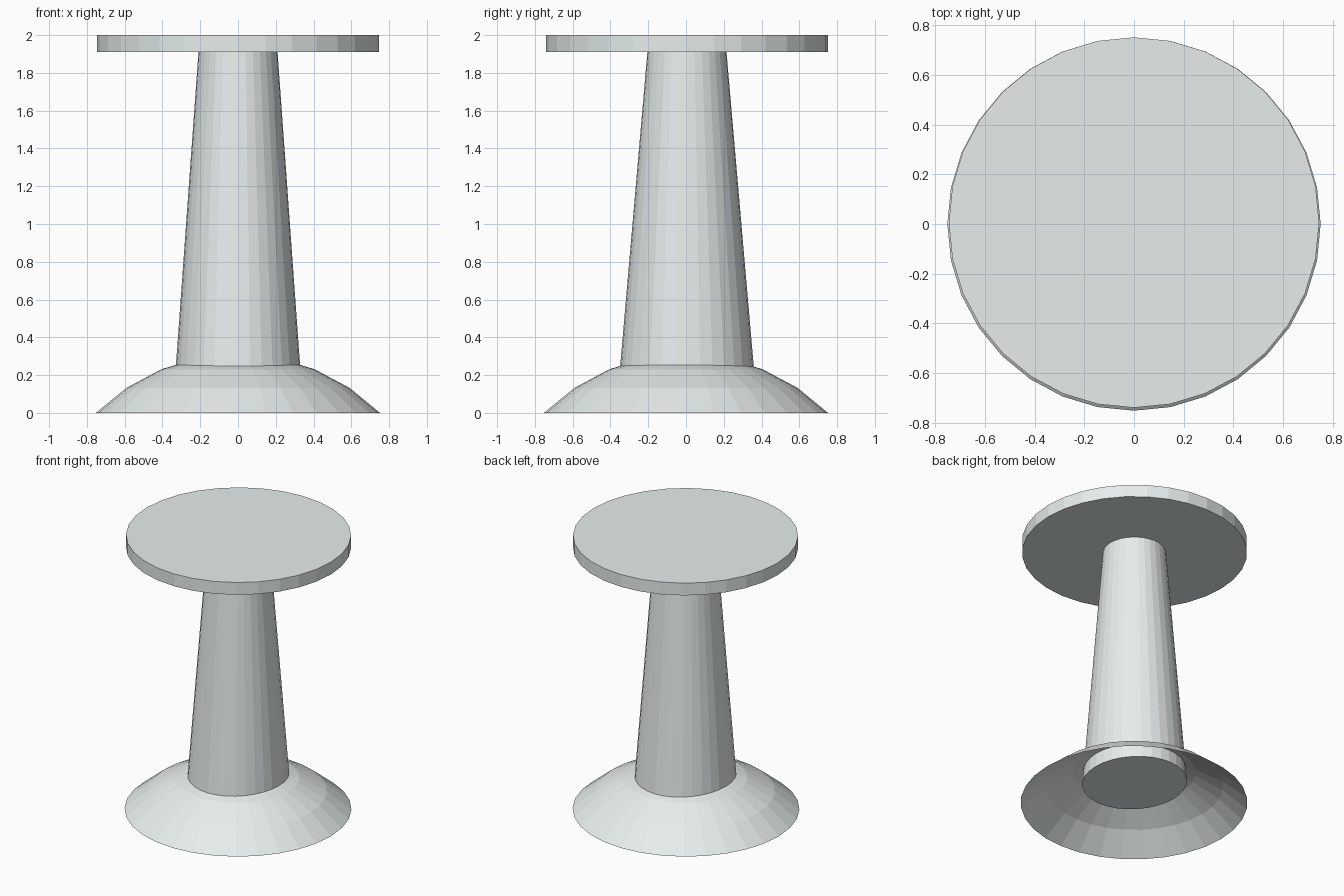
import bpy, bmesh
from math import sin, cos, pi

if "Cube" in bpy.data.objects:
    bpy.data.objects.remove(bpy.data.objects["Cube"])

SIDES = 32

# Pale cool grey paint shared by all parts
paint = bpy.data.materials.new("pale_grey")
paint.diffuse_color = (0.80, 0.855, 0.845, 1)
paint.use_nodes = True
paint.node_tree.nodes["Principled BSDF"].inputs["Base Color"].default_value = paint.diffuse_color


def lathe(name, rings, bottom_cap=True, top_cap=True):
    """Loft flat-shaded rings given as (x radius, y radius, y centre, z), bottom to top."""
    bm = bmesh.new()
    loops = []
    for rx, ry, cy, z in rings:
        loops.append([bm.verts.new((rx * cos(2 * pi * i / SIDES),
                                    cy + ry * sin(2 * pi * i / SIDES), z))
                      for i in range(SIDES)])
    for lo, hi in zip(loops, loops[1:]):
        for i in range(SIDES):
            j = (i + 1) % SIDES
            bm.faces.new((lo[i], lo[j], hi[j], hi[i]))
    if bottom_cap:
        bm.faces.new(loops[0][::-1])
    if top_cap:
        bm.faces.new(loops[-1])
    mesh = bpy.data.meshes.new(name)
    bm.to_mesh(mesh)
    bm.free()
    mesh.materials.append(paint)
    obj = bpy.data.objects.new(name, mesh)
    bpy.context.collection.objects.link(obj)
    return obj


# Round flat top
lathe("table_top", [(0.746, 0.746, 0.006, 1.91), (0.746, 0.746, 0.006, 2.0)])

# Tapered column, slightly deeper than wide at its foot, poking through the base
lathe("column", [(0.336, 0.362, 0.005, 0.15), (0.209, 0.209, 0.005, 1.915)])

# Hollow domed base: the cap of a sphere cut at 45 degrees, open below
R = 0.752 / sin(pi / 4)
dome = []
for k in (4, 3, 2, 1):
    a = k * pi / 16
    dome.append((R * sin(a), R * sin(a), 0, R * (cos(a) - cos(pi / 4))))
lathe("domed_base", dome, bottom_cap=False)
